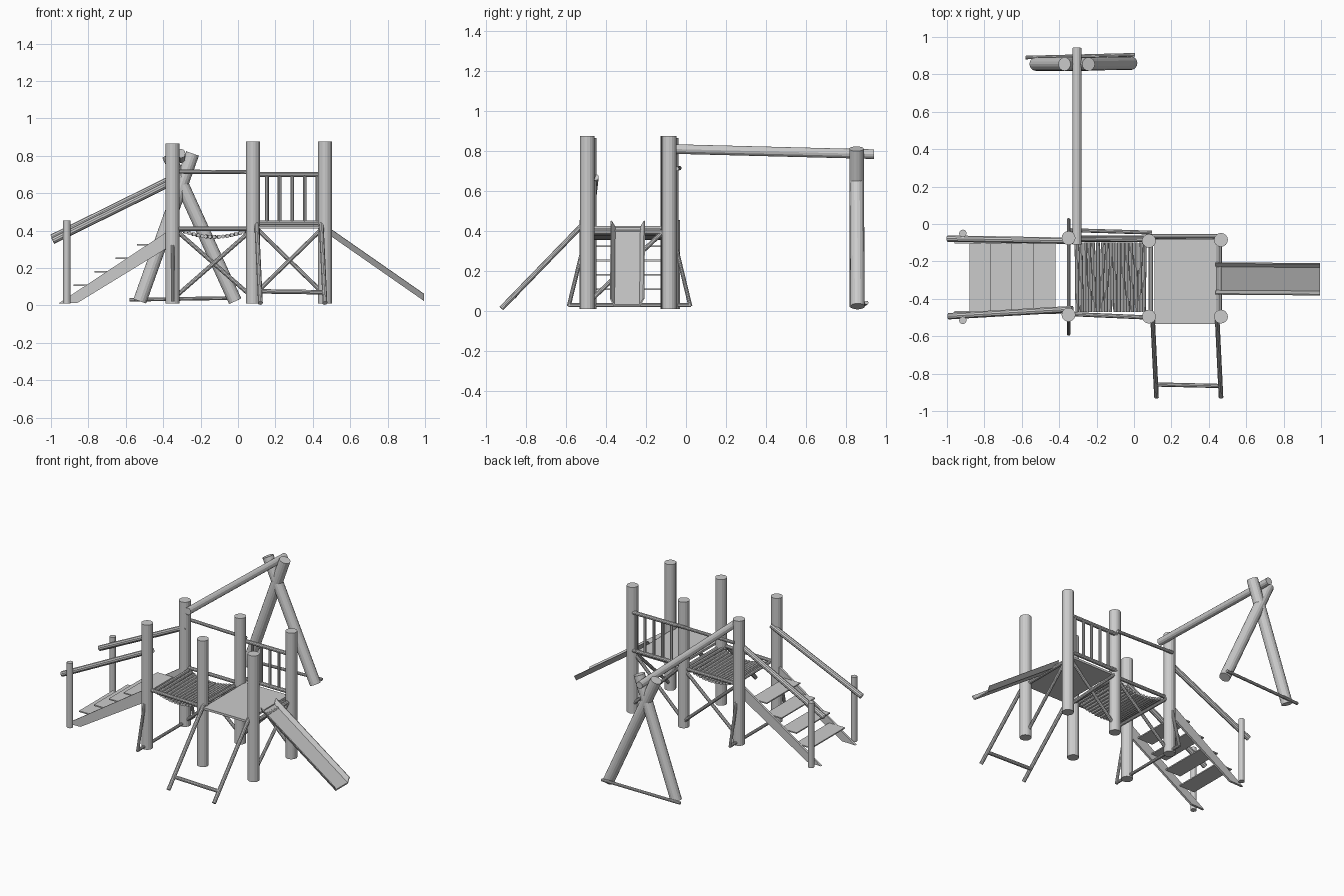
import bpy, bmesh, random
from mathutils import Vector

if "Cube" in bpy.data.objects:
    bpy.data.objects.remove(bpy.data.objects["Cube"])

random.seed(4)


def finish(name, bm):
    bmesh.ops.recalc_face_normals(bm, faces=bm.faces)
    me = bpy.data.meshes.new(name)
    bm.to_mesh(me)
    bm.free()
    ob = bpy.data.objects.new(name, me)
    bpy.context.collection.objects.link(ob)
    return ob


def pole(name, a, b, r, sides=10):
    """Faceted round timber from a to b."""
    a, b = Vector(a), Vector(b)
    d = b - a
    bm = bmesh.new()
    bmesh.ops.create_cone(bm, cap_ends=True, segments=sides, radius1=r, radius2=r, depth=d.length)
    q = d.to_track_quat('Z', 'Y')
    for v in bm.verts:
        v.co = q @ v.co + (a + b) / 2
    return finish(name, bm)


def extrude(name, profile, offset):
    """Closed profile swept along an offset vector."""
    bm = bmesh.new()
    f = bm.faces.new([bm.verts.new(p) for p in profile])
    ext = bmesh.ops.extrude_face_region(bm, geom=[f])
    moved = [g for g in ext['geom'] if isinstance(g, bmesh.types.BMVert)]
    bmesh.ops.translate(bm, vec=Vector(offset), verts=moved)
    return finish(name, bm)


def box(name, x0, x1, y0, y1, z0, z1):
    return extrude(name, [(x0, y0, z0), (x1, y0, z0), (x1, y1, z0), (x0, y1, z0)], (0, 0, z1 - z0))


# Main posts
for x, y, h in [(-.35, -.075, .865), (-.35, -.485, .865), (.08, -.09, .875),
                (.08, -.495, .875), (.465, -.085, .875), (.465, -.495, .875)]:
    pole("main_post", (x, y, .01), (x, y, h), .037, 16)

# Staircase: stringers, treads, short posts and handrails
for y in (-.105, -.48):
    extrude("stair_stringer", [(-.96, y, .01), (-.86, y, .012), (-.34, y, .33), (-.34, y, .42)], (0, .015, 0))
for i in range(4):
    x = -.88 + .113 * i
    z = .108 + .072 * i
    box("stair_tread", x, x + .12, -.467, -.103, z - .004, z + .004)
for y in (-.05, -.515):
    pole("stair_post", (-.915, y, .01), (-.915, y, .455), .02, 12)
pole("back_handrail", (-.995, -.078, .362), (-.33, -.09, .69), .018)
pole("front_handrail", (-.99, -.493, .345), (-.33, -.455, .67), .018)

# Rod bridge with a slight sag
n = 17
for i in range(n):
    t = i / (n - 1)
    x = -.305 + .36 * t
    z = .402 - .036 * 4 * t * (1 - t)
    j = random.uniform(-.004, .004)
    pole("bridge_rod", (x - j, -.47, z), (x + j, -.1, z), .0105, 8)
pole("bridge_front_beam", (-.33, -.482, .41), (.08, -.5, .41), .012)
pole("bridge_back_beam", (-.33, -.08, .41), (.08, -.085, .41), .012)
pole("bridge_handrail", (-.34, -.033, .715), (.095, -.046, .712), .011)

# Cross braces along the back
for x0, x1, z0, z1 in [(-.33, .07, .05, .40), (.09, .46, .06, .42)]:
    pole("cross_brace", (x0, -.085, z0), (x1, -.085, z1), .011)
    pole("cross_brace", (x0, -.072, z1), (x1, -.072, z0), .011)

# Side brace and platform beams
pole("side_brace", (.46, -.47, .06), (.46, -.1, .41), .011)
for x in (.09, .458):
    pole("platform_beam", (x, -.5, .395), (x, -.085, .395), .013)

# Platform with back railing
box("platform", .11, .44, -.535, -.08, .41, .425)
for z in (.44, .7):
    pole("railing_rail", (.09, -.065, z), (.47, -.065, z), .013)
for i in range(5):
    x = .155 + .067 * i
    pole("railing_bar", (x, -.065, .44), (x, -.065, .7), .0095, 8)

# Leaning ladder at the front
for x in (.1, .445):
    pole("ladder_pole", (x, -.515, .435), (x + .02, -.925, .012), .013)
pole("ladder_rung", (.115, -.858, .075), (.465, -.866, .07), .012)

# Foot stabiliser under the bridge's outer end
pole("foot_bar", (-.35, -.59, .028), (-.35, .025, .028), .01)
for y0, y1 in [(-.588, -.515), (.022, -.05)]:
    pole("foot_strut", (-.35, y0, .022), (-.35, y1, .32), .01)

# Slide: open channel with splayed sides
section = [(-.378, .03), (-.36, 0), (-.235, 0), (-.217, .03), (-.211, .028),
           (-.232, -.009), (-.363, -.009), (-.384, .028)]
extrude("slide", [(.435, y + .006, z + .422) for y, z in section], (.56, -.004, -.39))

# Swing beam with A-frame
pole("swing_beam", (-.305, -.11, .812), (-.305, .942, .785), .024, 12)
pole("swing_leg", (-.372, .855, .805), (-.015, .86, .022), .036, 16)
pole("swing_leg", (-.243, .855, .812), (-.525, .855, .022), .036, 16)
pole("swing_foot_bar", (-.58, .89, .03), (.005, .905, .04), .01)
